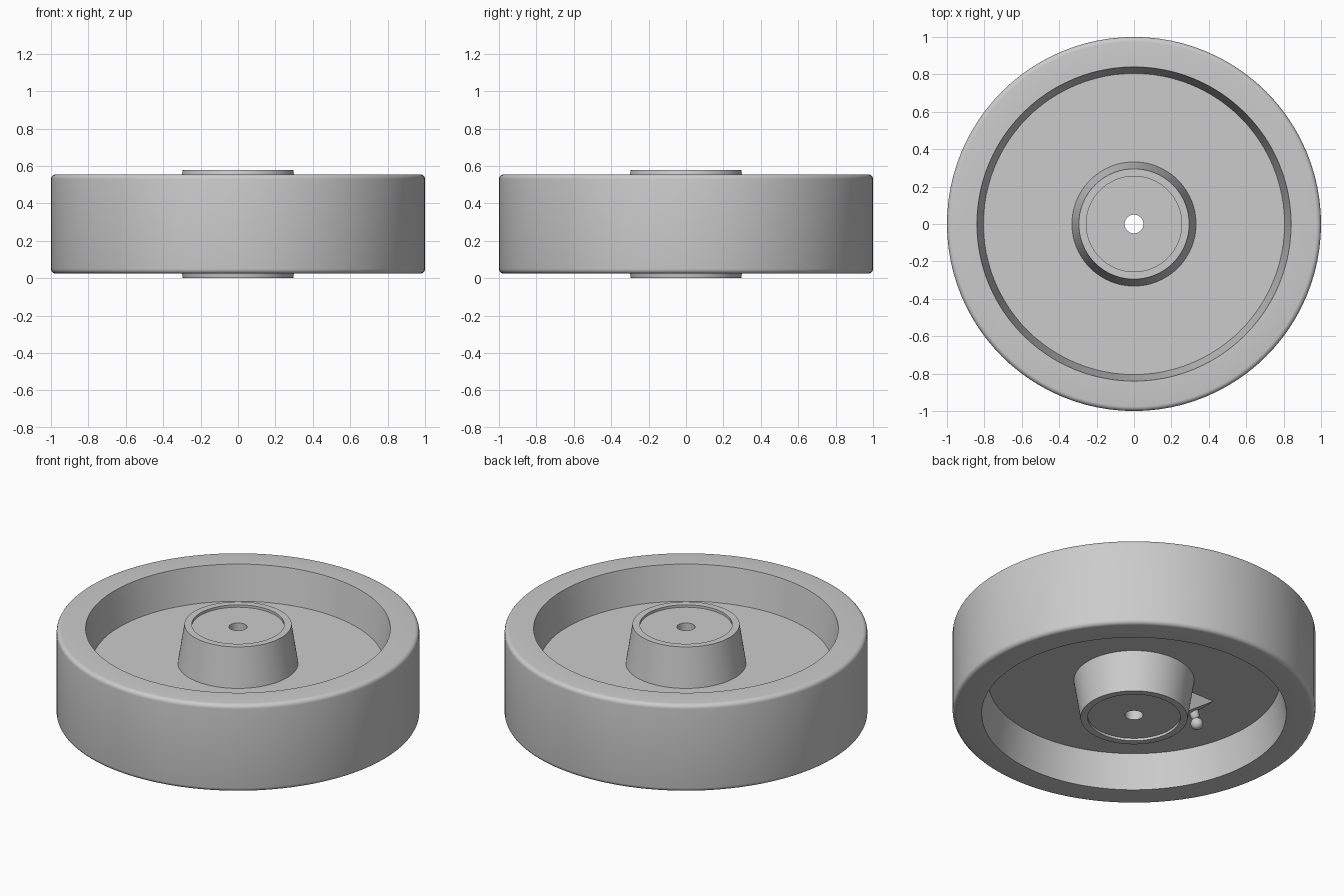
import bpy, bmesh, math
from mathutils import Vector, Matrix

cube = bpy.data.objects.get("Cube")
if cube:
    bpy.data.objects.remove(cube, do_unlink=True)

MID = 0.29
SEGMENTS = 96

grey = bpy.data.materials.new("light grey")
grey.use_nodes = True
grey.diffuse_color = (0.6, 0.6, 0.6, 1)
grey.node_tree.nodes["Principled BSDF"].inputs["Base Color"].default_value = (0.6, 0.6, 0.6, 1)


def add_object(name, bm):
    bmesh.ops.recalc_face_normals(bm, faces=bm.faces[:])
    mesh = bpy.data.meshes.new(name)
    bm.to_mesh(mesh)
    bm.free()
    mesh.materials.append(grey)
    obj = bpy.data.objects.new(name, mesh)
    bpy.context.collection.objects.link(obj)
    bpy.ops.object.select_all(action="DESELECT")
    obj.select_set(True)
    bpy.context.view_layer.objects.active = obj
    bpy.ops.object.shade_smooth_by_angle(angle=math.radians(35))
    return obj


def lathe(name, profile, segments, closed):
    """Turn a radius/height profile around the z axis."""
    bm = bmesh.new()
    verts = [bm.verts.new((r, 0, z)) for r, z in profile]
    edges = [bm.edges.new(pair) for pair in zip(verts, verts[1:])]
    if closed:
        edges.append(bm.edges.new((verts[-1], verts[0])))
    bmesh.ops.spin(bm, geom=verts + edges, cent=(0, 0, 0), axis=(0, 0, 1),
                   angle=math.tau, steps=segments, use_merge=True)
    bmesh.ops.remove_doubles(bm, verts=bm.verts[:], dist=1e-5)
    return add_object(name, bm)


# Wheel: hub, web and rim as one turned body, mirrored about mid height
fillet = 0.025
half = [(0.05, 0.275), (0.255, 0.275), (0.255, MID), (0.295, MID),
        (0.332, 0.055), (0.805, 0.055), (0.84, 0.265)]
for i in range(6):
    a = math.radians(90 - 18 * i)
    half.append((1 - fillet + fillet * math.cos(a), 0.265 - fillet + fillet * math.sin(a)))
profile = [(r, MID + h) for r, h in half] + [(r, MID - h) for r, h in reversed(half)]
lathe("wheel", profile, SEGMENTS, True)

# Wedge boss joining the underside of the web to the hub
bm = bmesh.new()
side = [(-0.28, 0.25), (-0.488, 0.25), (-0.488, 0.24), (-0.31, 0.113), (-0.28, 0.113)]
face = bm.faces.new([bm.verts.new((x, -0.107, z)) for x, z in side])
extruded = bmesh.ops.extrude_face_region(bm, geom=[face])["geom"]
bmesh.ops.translate(bm, vec=(0, 0.214, 0),
                    verts=[v for v in extruded if isinstance(v, bmesh.types.BMVert)])
add_object("fitting_boss", bm)

# Grease fitting: collar, neck and ball head on the sloping face
ball = 0.035
fitting = [(0, -0.03), (0.026, -0.03), (0.026, 0.03), (0.018, 0.045)]
for i in range(9):
    a = math.radians(-60 + 18.75 * i)
    fitting.append((ball * math.cos(a), 0.075 + ball * math.sin(a)))
fitting[-1] = (0, 0.075 + ball)
nipple = lathe("grease_fitting", fitting, 24, False)
aim = Vector((-0.3, 0, -0.95)).to_track_quat("Z", "Y").to_matrix().to_4x4()
nipple.matrix_world = Matrix.Translation((-0.43, 0, 0.2)) @ aim
